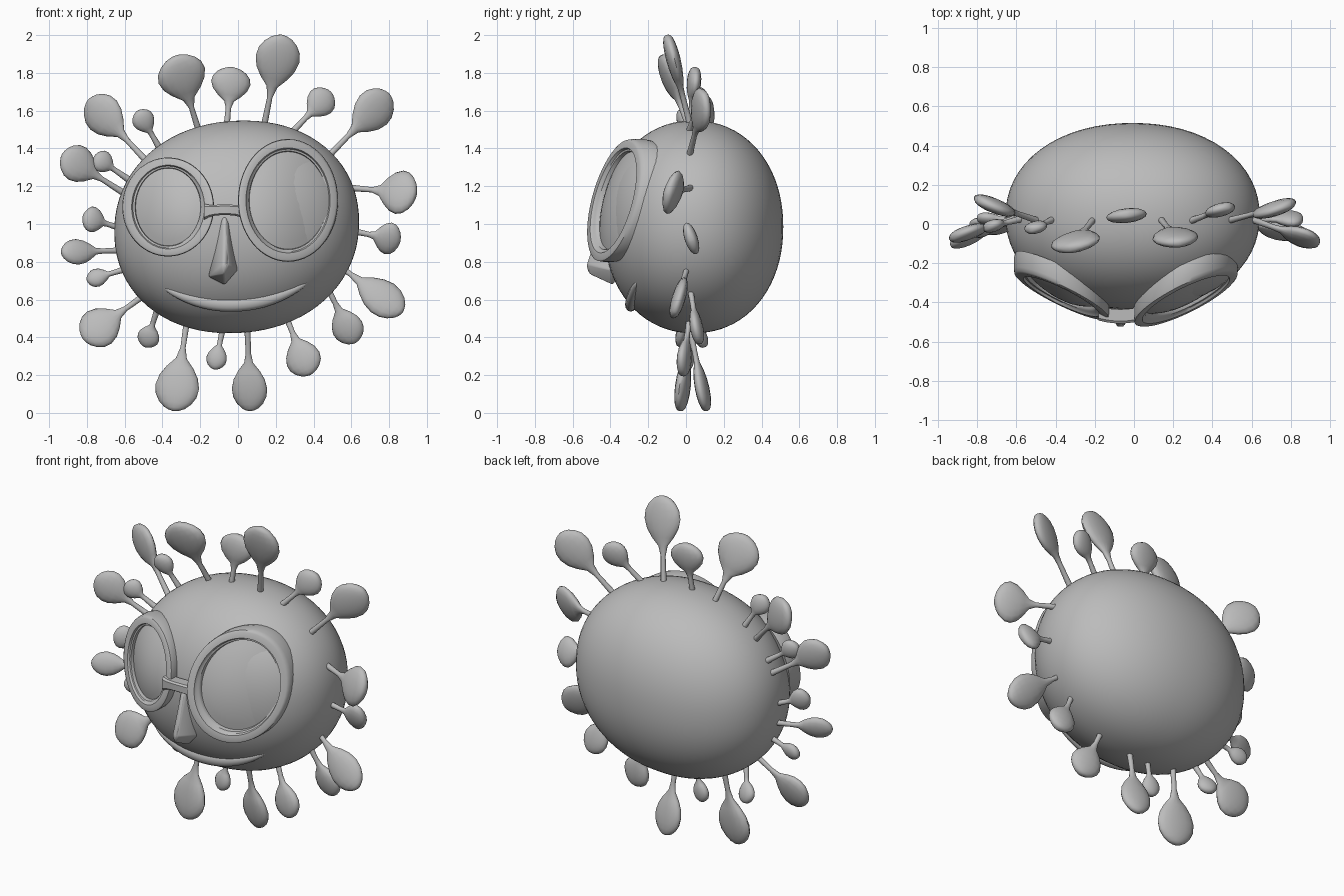
import bpy, bmesh
from math import sin, cos, pi, radians
from mathutils import Vector, Matrix

if "Cube" in bpy.data.objects:
    bpy.data.objects.remove(bpy.data.objects["Cube"])

clay = bpy.data.materials.new("clay_grey")
clay.use_nodes = True
clay.diffuse_color = (0.5, 0.5, 0.5, 1)
clay.node_tree.nodes["Principled BSDF"].inputs["Base Color"].default_value = (0.5, 0.5, 0.5, 1)

CENTRE = Vector((-0.007, 0.04, 0.985))
RADII = Vector((0.648, 0.475, 0.562))
POWER = 2.12
SHEAR = 0.04


def finish(name, bm, angle=40):
    bmesh.ops.recalc_face_normals(bm, faces=bm.faces)
    mesh = bpy.data.meshes.new(name)
    bm.to_mesh(mesh)
    bm.free()
    mesh.materials.append(clay)
    ob = bpy.data.objects.new(name, mesh)
    bpy.context.collection.objects.link(ob)
    bpy.ops.object.select_all(action='DESELECT')
    ob.select_set(True)
    bpy.context.view_layer.objects.active = ob
    bpy.ops.object.shade_smooth_by_angle(angle=radians(angle))
    return ob


def loft(bm, rings, closed=False):
    """Skin a list of equal point rings, joined end to end or capped."""
    loops = [[bm.verts.new(p) for p in ring] for ring in rings]
    pairs = list(zip(loops, loops[1:]))
    if closed:
        pairs.append((loops[-1], loops[0]))
    else:
        bm.faces.new(loops[0])
        bm.faces.new(loops[-1])
    n = len(loops[0])
    for a, b in pairs:
        for i in range(n):
            j = (i + 1) % n
            bm.faces.new((a[i], a[j], b[j], b[i]))


def face_y(x, z):
    """Front surface of the head at a given x and z."""
    u = abs((x - CENTRE.x) / RADII.x) ** POWER
    w = abs((z - SHEAR * x - CENTRE.z) / RADII.z) ** POWER
    return CENTRE.y - RADII.y * max(0, 1 - u - w) ** (1 / POWER)


# Head: a slightly boxy, slightly sheared ellipsoid
bm = bmesh.new()
bmesh.ops.create_uvsphere(bm, u_segments=64, v_segments=40, radius=1)
for v in bm.verts:
    k = sum(abs(c) ** POWER for c in v.co) ** (1 / POWER)
    v.co = Vector([c / k * r for c, r in zip(v.co, RADII)]) + CENTRE
    v.co.z += SHEAR * v.co.x
finish("head", bm, 60)


# Spectacles: tilted rims with a stepped section, and domed lenses
def spectacle(side, centre, slope, lean, outer, inner):
    outer, inner = Vector(outer), Vector(inner)

    def ring(size, depth):
        pts = []
        for i in range(56):
            a = 2 * pi * i / 56
            x, z = size.x * cos(a), size.y * sin(a)
            pts.append(Vector(centre) + Vector((x, slope * x + lean * z + depth, z)))
        return pts

    bm = bmesh.new()
    section = [(0.9, 0.11), (1, 0.08), (1, 0.025), (0.95, 0.006), (0.8, 0),
               (0.3, 0), (0.2, 0.015), (0.05, 0.018), (0, 0.03), (0, 0.11)]
    loft(bm, [ring(inner.lerp(outer, t), d) for t, d in section], closed=True)
    finish(side + "_rim", bm)

    bm = bmesh.new()
    loft(bm, [ring(inner * s, 0.04 - 0.05 * (1 - s * s))
              for s in (1.01, 0.85, 0.7, 0.5, 0.3, 0.1)])
    finish(side + "_lens", bm, 60)


spectacle("left", (0.265, -0.385, 1.125), 0.46, 0.24, (0.265, 0.325), (0.205, 0.258))
spectacle("right", (-0.37, -0.37, 1.09), -0.47, 0.2, (0.243, 0.262), (0.172, 0.205))

# Bridge: an arched bar between the rims
bm = bmesh.new()
rings = []
for i in range(9):
    s = i / 4 - 1
    x, y, z = -0.07 + 0.11 * s, -0.485 + 0.015 * s * s, 1.075 - 0.01 * s * s
    h = 0.028 + 0.014 * s ** 4
    rings.append([Vector((x, y + dy, z + dz * h)) for dy, dz in
                  ((-0.022, -0.7), (-0.022, 0.7), (-0.01, 1), (0.05, 1), (0.05, -1), (-0.01, -1))])
loft(bm, rings)
finish("bridge", bm, 35)

# Nose: a faceted wedge with softened edges
bm = bmesh.new()
for p in [(-0.085, -0.43, 1.04), (-0.055, -0.43, 1.04), (-0.07, -0.455, 1.0),
          (-0.16, -0.385, 0.72), (0.0, -0.395, 0.755), (-0.085, -0.525, 0.775),
          (-0.05, -0.525, 0.785), (-0.075, -0.515, 0.735), (-0.07, -0.385, 0.675),
          (-0.07, -0.3, 0.85)]:
    bm.verts.new(p)
bmesh.ops.convex_hull(bm, input=list(bm.verts))
nose = finish("nose", bm, 50)
soft = nose.modifiers.new("soft_edges", 'BEVEL')
soft.width = 0.01
soft.segments = 3

# Mouth: a tapered smiling lip laid along the face
bm = bmesh.new()
rings = []
for i in range(33):
    s = i / 16 - 1
    x = -0.01 + 0.38 * s
    z = 0.575 + 0.1 * abs(s) ** 2.1 + 0.015 * s
    y = face_y(x, z) + 0.006
    r = 0.004 + 0.026 * (1 - s * s) ** 0.6
    angles = [pi * k / 6 for k in range(12)]
    rings.append([Vector((x, y + r * cos(a), z + r * 1.3 * sin(a))) for a in angles])
loft(bm, rings)
finish("smile", bm, 60)

# Paddle outline: position along the length, relative half width
PADDLE = [(0.3, 0.0), (0.42, 0.25), (0.52, 0.62), (0.62, 0.88), (0.73, 1.0),
          (0.83, 0.94), (0.91, 0.74), (0.965, 0.48), (0.99, 0.25), (1.0, 0.06)]
STEM = 0.014


def paddle(name, base, tip, width, twist):
    """A thin stem that swells into a flat rounded blade."""
    base, tip = Vector(base), Vector(tip)
    axis = (tip - base).normalized()
    across = axis.cross(Vector((0, 1, 0))).normalized()
    across = Matrix.Rotation(radians(twist), 3, axis) @ across
    normal = axis.cross(across)
    thick = 0.024 + 0.06 * width
    stations = [(base - axis * 0.07, STEM * 1.4, STEM * 1.4), (base, STEM * 1.2, STEM * 1.2)]
    for t, w in PADDLE:
        least = STEM if t < 0.8 else 0
        fill = w ** 0.6 if t > 0.4 else 0
        stations.append((base.lerp(tip, t), max(least, width / 2 * w), max(least, thick * fill)))
    angles = [pi * k / 8 for k in range(16)]
    bm = bmesh.new()
    loft(bm, [[c + across * (a * cos(g)) + normal * (b * sin(g)) for g in angles]
              for c, a, b in stations])
    finish(name, bm, 60)


def ray_group(name, twist, rays):
    """Each ray: base x and z, tip x, y and z, blade width."""
    for i, (bx, bz, tx, ty, tz, width) in enumerate(rays, 1):
        paddle(f"{name}_ray_{i}", (bx, 0.02, bz), (tx, ty, tz), width, twist)


ray_group("crown", 6, [
    (-0.42, 1.41, -0.53, -0.03, 1.6, 0.12),
    (-0.21, 1.5, -0.33, -0.13, 1.89, 0.26),
    (-0.06, 1.52, -0.03, 0.05, 1.83, 0.21),
    (0.14, 1.53, 0.235, -0.1, 2.0, 0.235),
    (0.3, 1.5, 0.49, 0.09, 1.7, 0.16)])
ray_group("upper_left", 18, [
    (0.49, 1.37, 0.8, 0.1, 1.69, 0.22),
    (0.62, 0.96, 0.86, 0.03, 0.91, 0.18)])
ray_group("lower_left", -15, [
    (0.61, 1.19, 0.945, -0.1, 1.16, 0.24),
    (0.48, 0.82, 0.87, -0.06, 0.53, 0.2)])
ray_group("chin", 10, [
    (0.47, 0.67, 0.62, 0.07, 0.37, 0.17),
    (0.25, 0.52, 0.38, -0.02, 0.2, 0.19),
    (0.05, 0.45, 0.065, 0.11, 0.01, 0.19),
    (-0.08, 0.45, -0.125, 0.01, 0.23, 0.11),
    (-0.27, 0.49, -0.34, -0.03, 0.01, 0.235),
    (-0.43, 0.54, -0.49, 0.1, 0.35, 0.12)])
ray_group("right", 15, [
    (-0.5, 0.62, -0.82, -0.02, 0.39, 0.22),
    (-0.6, 0.76, -0.8, 0.03, 0.7, 0.1),
    (-0.62, 0.86, -0.935, -0.11, 0.85, 0.14),
    (-0.63, 0.98, -0.82, -0.05, 1.04, 0.14),
    (-0.6, 1.25, -0.76, -0.02, 1.36, 0.12),
    (-0.63, 1.18, -0.93, -0.07, 1.37, 0.2)])
ray_group("upper_right", -20, [
    (-0.5, 1.35, -0.79, 0.12, 1.66, 0.22)])
